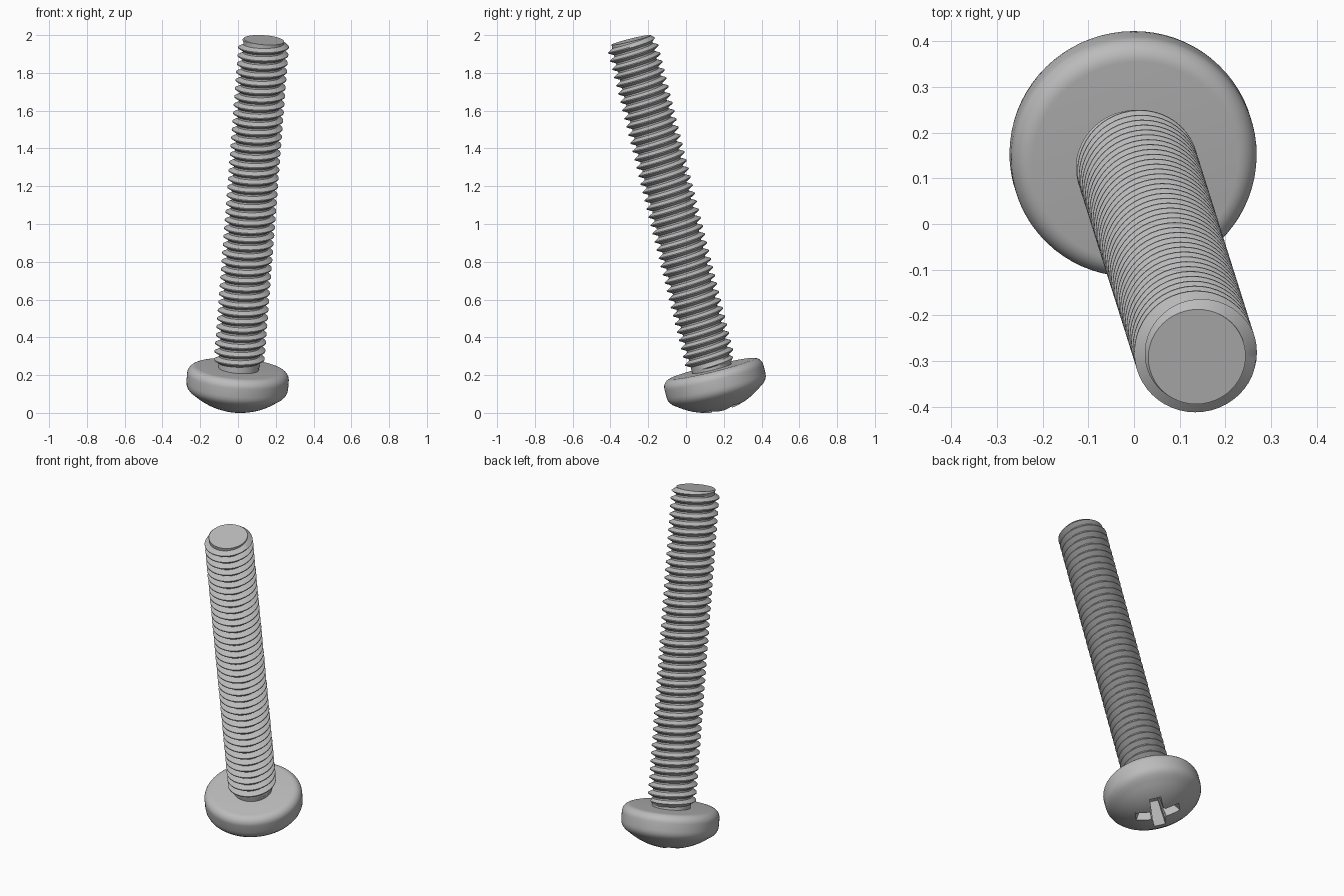
import bpy, bmesh, math
from mathutils import Vector, Matrix

if "Cube" in bpy.data.objects:
    bpy.data.objects.remove(bpy.data.objects["Cube"])

# Main dimensions, measured along the screw axis from the underside of the head
BASE = Vector((0.003, 0.137, 0.234))
TIP = Vector((0.138, -0.291, 1.974))
AXIS = TIP - BASE
LENGTH = AXIS.length
MAJOR, MINOR = 0.134, 0.107
PITCH = LENGTH / 40
HEAD_R, HEAD_H, DOME_R = 0.27, 0.23, 0.37
SIDES = 48

tilt = Vector((0, 0, 1)).rotation_difference(AXIS).to_matrix().to_4x4()
PLACE = Matrix.Translation(BASE) @ tilt

steel = bpy.data.materials.new("grey steel")
steel.use_nodes = True
steel.diffuse_color = (0.5, 0.5, 0.5, 1)
steel.node_tree.nodes["Principled BSDF"].inputs["Base Color"].default_value = (0.5, 0.5, 0.5, 1)


def make_object(name, bm):
    bmesh.ops.remove_doubles(bm, verts=bm.verts, dist=0.0001)
    bmesh.ops.recalc_face_normals(bm, faces=bm.faces)
    mesh = bpy.data.meshes.new(name)
    bm.to_mesh(mesh)
    bm.free()
    mesh.materials.append(steel)
    obj = bpy.data.objects.new(name, mesh)
    obj.matrix_world = PLACE
    bpy.context.collection.objects.link(obj)
    return obj


def activate(obj):
    bpy.ops.object.select_all(action="DESELECT")
    obj.select_set(True)
    bpy.context.view_layer.objects.active = obj


def smooth(obj):
    activate(obj)
    bpy.ops.object.shade_smooth_by_angle(angle=math.radians(30))


# Pan head: rounded rim, short wall and domed face, turned around the axis
def build_head():
    rim, wall = 0.045, -0.09
    profile = [(0, 0)]
    for i in range(9):
        a = math.radians(90 - i * 90 / 8)
        profile.append((HEAD_R - rim + rim * math.cos(a), -rim + rim * math.sin(a)))
    profile += [(HEAD_R, wall), (0.268, -0.107), (0.261, -0.123), (0.247, -0.139)]
    for i in range(11):
        r = 0.225 * (1 - i / 10)
        profile.append((r, DOME_R - HEAD_H - math.sqrt(DOME_R ** 2 - r ** 2)))
    bm = bmesh.new()
    verts = [bm.verts.new((r, 0, z)) for r, z in profile]
    edges = [bm.edges.new(pair) for pair in zip(verts, verts[1:])]
    bmesh.ops.spin(bm, geom=verts + edges, cent=(0, 0, 0), axis=(0, 0, 1),
                   angle=math.tau, steps=72, use_duplicate=False)
    return make_object("head", bm)


# Tapered arm of the cross recess
def arm_cutter(angle):
    bm = bmesh.new()
    bmesh.ops.create_cube(bm, size=2)
    for v in bm.verts:
        deep = v.co.z > 0
        v.co.x *= 0.055 if deep else 0.154
        v.co.y *= 0.022 if deep else 0.036
        v.co.z = -0.09 if deep else -0.26
    bmesh.ops.rotate(bm, verts=bm.verts, matrix=Matrix.Rotation(angle, 3, "Z"))
    return make_object("recess_cutter", bm)


# Core of the cross recess, chamfering the corners between the arms
def core_cutter():
    bm = bmesh.new()
    bmesh.ops.create_cone(bm, cap_ends=True, segments=8, radius1=0.062, radius2=0.034,
                          depth=0.18, matrix=Matrix.Translation((0, 0, -0.17)))
    return make_object("recess_cutter", bm)


head = build_head()
for cutter in (arm_cutter(math.pi / 4), arm_cutter(-math.pi / 4), core_cutter()):
    cutter.hide_render = True
    activate(head)
    cut = head.modifiers.new("recess", "BOOLEAN")
    cut.operation = "DIFFERENCE"
    cut.solver = "EXACT"
    cut.object = cutter
    bpy.ops.object.modifier_apply(modifier=cut.name)
    bpy.data.objects.remove(cutter)
smooth(head)


# Threaded shaft: a ridge profile wound into a helix, trimmed at both ends
def thread_point(bm, r, z, angle):
    z = min(max(z, 0), LENGTH)
    run_out = MINOR + max(0, z - 0.015)
    chamfer = MINOR + (LENGTH - z)
    r = min(r, run_out, chamfer)
    return bm.verts.new((r * math.cos(angle), r * math.sin(angle), z))


def build_shaft():
    bm = bmesh.new()
    ridge = [(MINOR, 0), (MAJOR, 0.34), (MAJOR, 0.46), (MINOR, 0.8), (MINOR, 1)]
    previous = None
    for k in range(42 * SIDES + 1):
        angle = math.tau * k / SIDES
        start = PITCH * (k / SIDES - 1)
        row = [thread_point(bm, r, start + PITCH * f, angle) for r, f in ridge]
        if previous:
            for i in range(len(row) - 1):
                bm.faces.new((previous[i], row[i], row[i + 1], previous[i + 1]))
        previous = row
    bmesh.ops.remove_doubles(bm, verts=bm.verts, dist=0.0001)
    # Flat tip
    bmesh.ops.create_circle(bm, cap_ends=True, segments=SIDES, radius=MINOR,
                            matrix=Matrix.Translation((0, 0, LENGTH)))
    return make_object("threaded_shaft", bm)


smooth(build_shaft())
